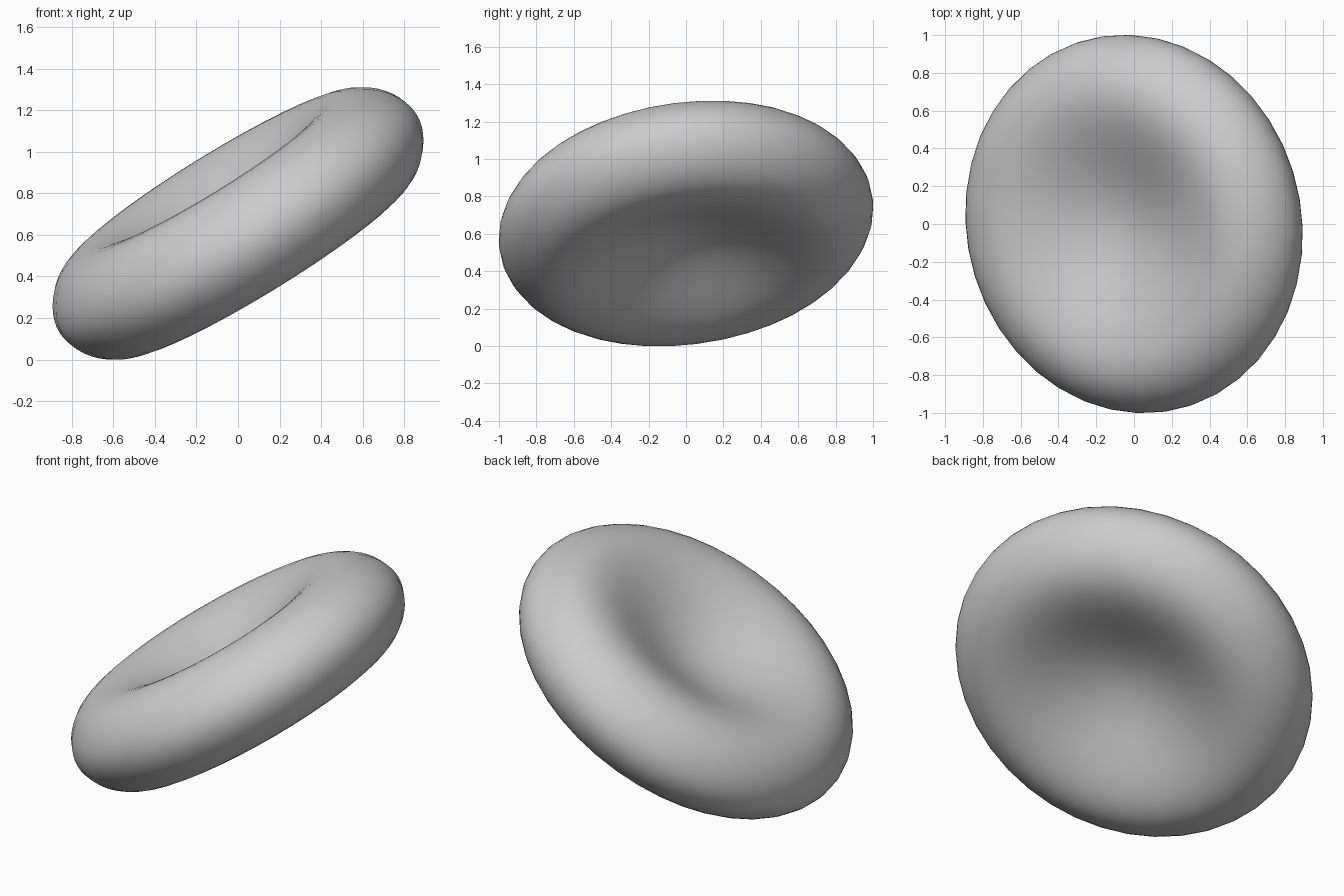
import bpy, bmesh, math
from mathutils import Vector

if "Cube" in bpy.data.objects:
    bpy.data.objects.remove(bpy.data.objects["Cube"])

SEGMENTS, STEPS = 40, 22
RADIUS, THICKNESS = 1.008, 0.83
AXIS = Vector((-0.52, -0.125, 0.845))

mat = bpy.data.materials.new("plain grey")
mat.diffuse_color = (0.6, 0.6, 0.6, 1)
mat.use_nodes = True
mat.node_tree.nodes["Principled BSDF"].inputs["Base Color"].default_value = mat.diffuse_color


def half_height(t):
    """Biconcave profile: thin centre, thick rounded rim."""
    return RADIUS * THICKNESS * 0.5 * math.sqrt(max(0, 1 - t * t)) * (
        0.207 + 2.003 * t ** 2 - 1.123 * t ** 4)


# Dimpled disc: half profile from top centre, round the rim, to bottom centre
bm = bmesh.new()
profile = []
for i in range(2 * STEPS + 1):
    a = math.pi * i / (2 * STEPS)
    t = math.sin(a)
    z = math.copysign(half_height(t), math.cos(a))
    profile.append(bm.verts.new((RADIUS * t, 0, z)))
edges = [bm.edges.new(pair) for pair in zip(profile, profile[1:])]
bmesh.ops.spin(bm, geom=profile + edges, cent=(0, 0, 0), axis=(0, 0, 1),
               angle=2 * math.pi, steps=SEGMENTS)
bmesh.ops.remove_doubles(bm, verts=bm.verts, dist=1e-4)
bmesh.ops.recalc_face_normals(bm, faces=bm.faces)

# Tilt the disc and rest it on the ground
bmesh.ops.rotate(bm, verts=bm.verts,
                 matrix=Vector((0, 0, 1)).rotation_difference(AXIS).to_matrix())
low = min(v.co.z for v in bm.verts)
bmesh.ops.translate(bm, verts=bm.verts, vec=(0, 0, -low))
for f in bm.faces:
    f.smooth = True

mesh = bpy.data.meshes.new("dimpled_disc")
bm.to_mesh(mesh)
bm.free()
mesh.materials.append(mat)
bpy.context.collection.objects.link(bpy.data.objects.new("dimpled_disc", mesh))
